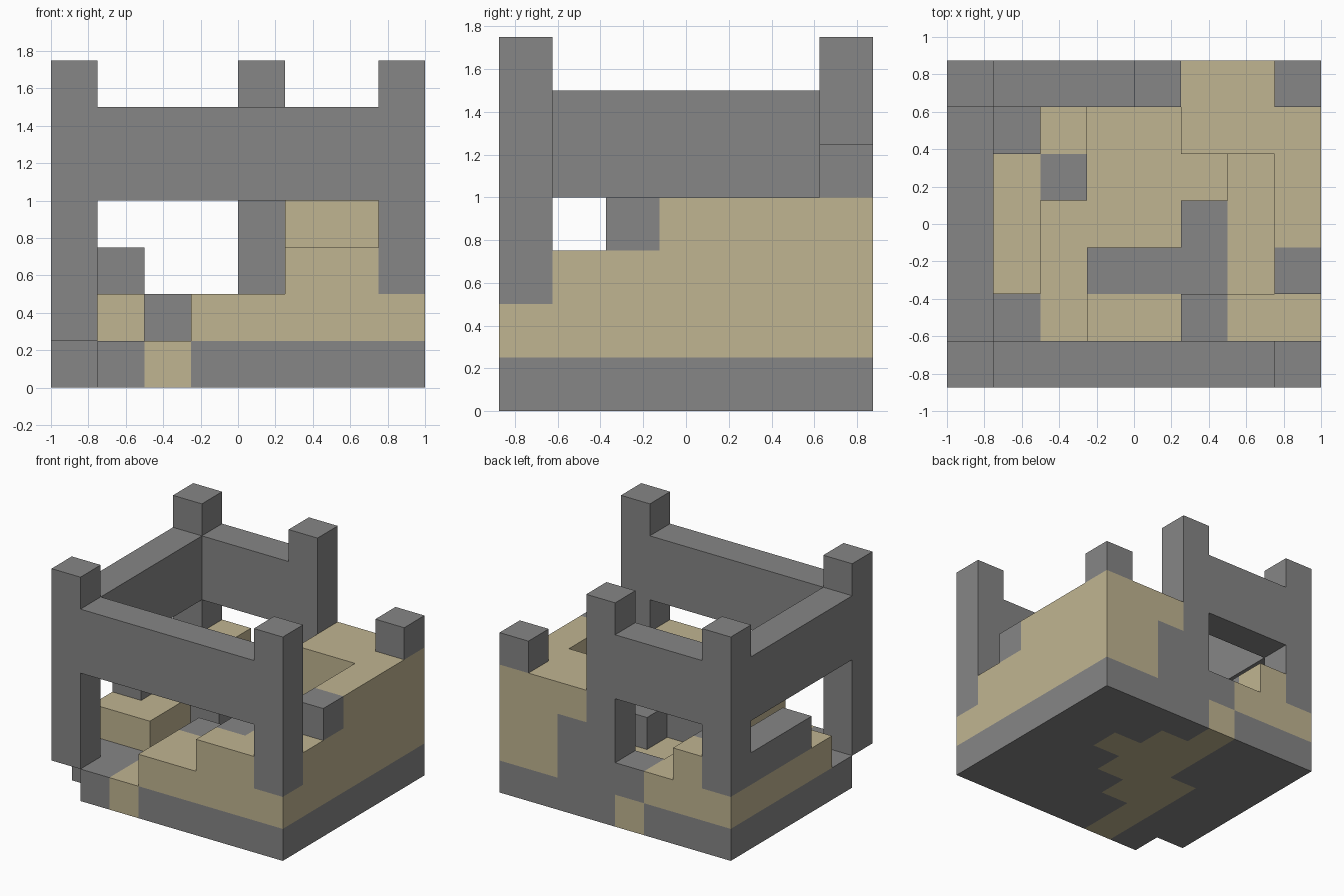
import bpy
import bmesh
from mathutils import Vector

default_cube = bpy.data.objects.get("Cube")
if default_cube:
    bpy.data.objects.remove(default_cube, do_unlink=True)

CELL = 0.25
ORIGIN = Vector((-1.0, -0.875, 0.0))


def make_material(name, colour):
    mat = bpy.data.materials.new(name)
    mat.use_nodes = True
    mat.diffuse_color = colour
    mat.node_tree.nodes["Principled BSDF"].inputs["Base Color"].default_value = colour
    return mat


stone = make_material("grey stone", (0.24, 0.24, 0.24, 1))
sand = make_material("pale sand", (0.53, 0.46, 0.285, 1))


def build(name, mat, *blocks):
    """One object made of blocks, each given as cell ranges along x, y and z."""
    bm = bmesh.new()
    for ranges in blocks:
        low = Vector([r[0] for r in ranges])
        high = Vector([r[1] for r in ranges])
        centre = (low + high) / 2
        verts = bmesh.ops.create_cube(bm, size=1)["verts"]
        for v in verts:
            offset = Vector([c * s for c, s in zip(v.co, high - low)])
            v.co = ORIGIN + (centre + offset) * CELL
    mesh = bpy.data.meshes.new(name)
    bm.to_mesh(mesh)
    bm.free()
    mesh.materials.append(mat)
    obj = bpy.data.objects.new(name, mesh)
    bpy.context.collection.objects.link(obj)
    return obj


# Foundation slab: a winding sand path with stone on both sides
path = [(2, 3), (2, 3), (2, 4), (2, 5), (3, 6), (3, 5), (3, 4)]
path_blocks, stone_blocks = [], []
for row, (start, end) in enumerate(path):
    y = (row, row + 1)
    left = 1 if row == 0 else 0      # the front left corner is broken away
    path_blocks.append(((start, end), y, (0, 1)))
    stone_blocks.append(((left, start), y, (0, 1)))
    stone_blocks.append(((end, 8), y, (0, 1)))
build("foundation_path", sand, *path_blocks)
build("foundation_stone", stone, *stone_blocks)

# Posts: column, row, bottom and top
posts = {
    "front_left_post": (0, 0, 1, 7),
    "front_right_post": (7, 0, 2, 7),
    "back_left_post": (0, 6, 2, 7),
    "back_middle_post": (4, 6, 1, 7),
    "back_right_stub": (7, 6, 4, 5),
}
for name, (x, y, bottom, top) in posts.items():
    build(name, stone, ((x, x + 1), (y, y + 1), (bottom, top)))

# Beams between the posts
beam = (4, 6)
build("front_beam", stone, ((1, 7), (0, 1), beam))
build("left_beam", stone, ((0, 1), (1, 6), beam))
build("back_beam", stone, ((1, 4), (6, 7), beam))

# Sand drifts
build("front_drift", sand,
      ((3, 8), (0, 2), (1, 2)),
      ((5, 7), (0, 1), (2, 3)),
      ((6, 8), (1, 2), (2, 3)))
build("right_drift", sand,
      ((7, 8), (2, 3), (1, 3)),
      ((7, 8), (3, 7), (1, 4)),
      ((6, 7), (2, 5), (1, 2)))
build("back_right_drift", sand,
      ((5, 7), (5, 6), (1, 4)),
      ((6, 7), (6, 7), (1, 4)),
      ((5, 6), (6, 7), (3, 4)))
build("left_drift", sand,
      ((0, 2), (2, 7), (1, 2)),
      ((1, 2), (6, 7), (2, 3)),
      ((2, 3), (5, 7), (1, 2)))

# Broken wall remains
build("inner_wall", stone,
      ((3, 6), (2, 3), (1, 2)),
      ((5, 6), (3, 4), (1, 2)),
      ((5, 6), (1, 2), (2, 3)))
build("loose_block", stone, ((2, 3), (4, 5), (1, 2)))
build("right_wall_block", stone, ((7, 8), (2, 3), (3, 4)))
build("back_wall_remains", stone,
      ((3, 4), (6, 7), (1, 2)),
      ((5, 6), (6, 7), (1, 3)))
build("left_wall_remains", stone,
      ((0, 1), (3, 6), (2, 3)),
      ((1, 2), (5, 6), (2, 3)))
